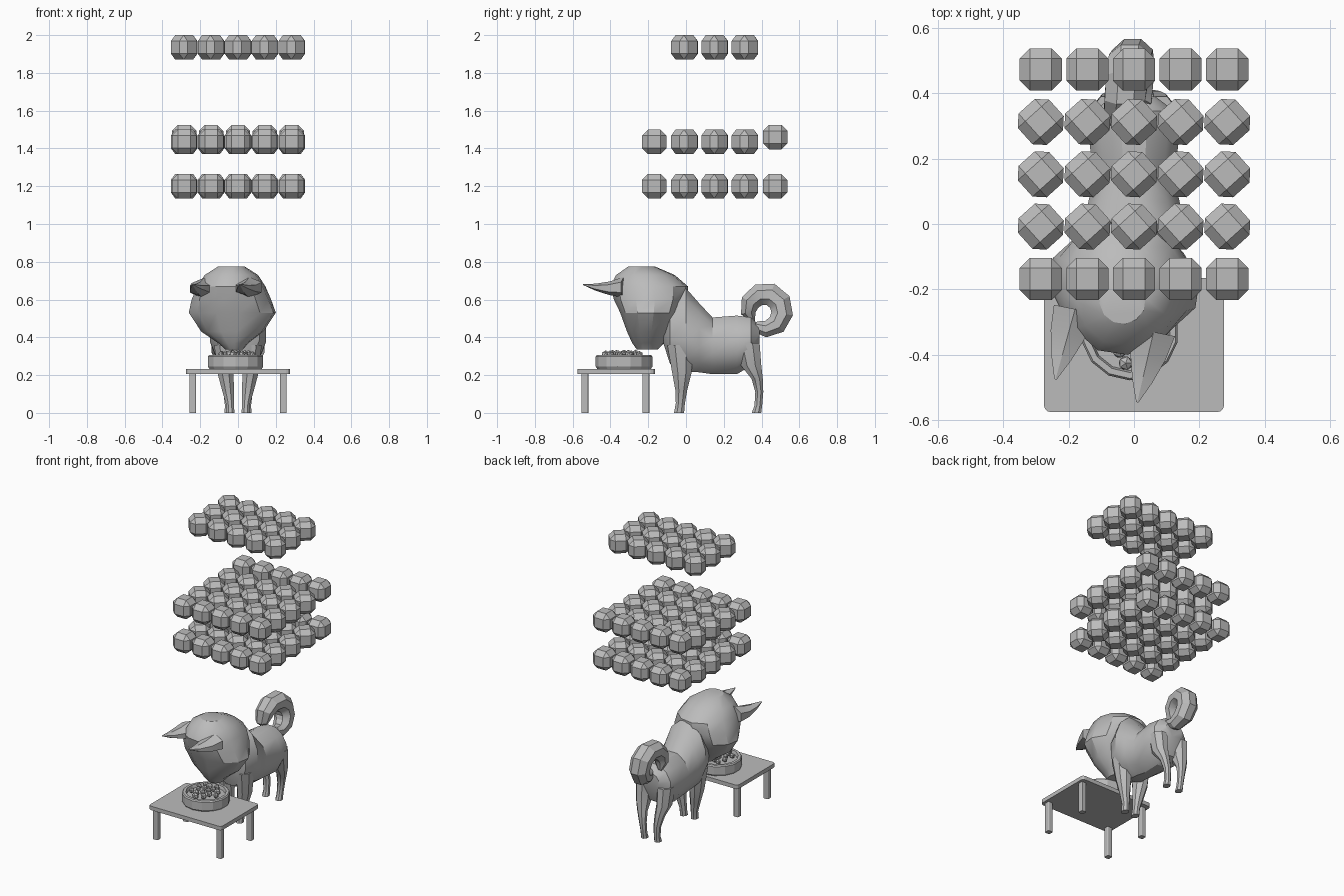
import bpy, bmesh, math, random
from mathutils import Vector

random.seed(4)
if "Cube" in bpy.data.objects:
    bpy.data.objects.remove(bpy.data.objects["Cube"], do_unlink=True)

grey = bpy.data.materials.new("plain_grey")
grey.use_nodes = True
grey.diffuse_color = (0.5, 0.5, 0.5, 1)
grey.node_tree.nodes["Principled BSDF"].inputs["Base Color"].default_value = (0.5, 0.5, 0.5, 1)


def finish(name, bm, smooth=None):
    bmesh.ops.recalc_face_normals(bm, faces=bm.faces)
    mesh = bpy.data.meshes.new(name)
    bm.to_mesh(mesh)
    bm.free()
    mesh.materials.append(grey)
    obj = bpy.data.objects.new(name, mesh)
    bpy.context.collection.objects.link(obj)
    if smooth:
        bpy.ops.object.select_all(action='DESELECT')
        obj.select_set(True)
        bpy.context.view_layer.objects.active = obj
        bpy.ops.object.shade_smooth_by_angle(angle=math.radians(smooth))
    return obj


def loft(name, sections, sides, smooth=None):
    """Skin oval sections, each a centre and two half-axis vectors."""
    bm = bmesh.new()
    rings = []
    for centre, u, v in sections:
        ring = []
        for i in range(sides):
            a = math.tau * (i + 0.5) / sides
            ring.append(bm.verts.new(Vector(centre) + Vector(u) * math.cos(a) + Vector(v) * math.sin(a)))
        rings.append(ring)
    for low, high in zip(rings, rings[1:]):
        for i in range(sides):
            j = (i + 1) % sides
            bm.faces.new((low[i], low[j], high[j], high[i]))
    bm.faces.new(rings[0])
    bm.faces.new(rings[-1])
    return finish(name, bm, smooth)


def stack(name, layers, sides, smooth=None):
    """Loft of level sections: x, y, z, half width, half depth."""
    return loft(name, [((x, y, z), (w, 0, 0), (0, d, 0)) for x, y, z, w, d in layers], sides, smooth)


def box(name, centre, size, bevel=0.0, upright_only=False):
    bm = bmesh.new()
    bmesh.ops.create_cube(bm, size=1)
    for v in bm.verts:
        v.co = Vector(centre) + Vector([a * b for a, b in zip(v.co, size)])
    if bevel:
        edges = [e for e in bm.edges
                 if not upright_only or abs(e.verts[0].co.z - e.verts[1].co.z) > 0.01]
        bmesh.ops.bevel(bm, geom=edges, offset=bevel, segments=3 if upright_only else 1,
                        profile=0.5, affect='EDGES')
    return finish(name, bm)


# Table
box("table_top", (0, -0.37, 0.22), (0.55, 0.41, 0.027), 0.02, True)
for x in (-0.24, 0.24):
    for y in (-0.535, -0.212):
        box("table_leg", (x, y, 0.105), (0.036, 0.036, 0.21), 0.006, True)

# Bowl and food
bx, by = -0.013, -0.328
bowl = [(0.233, 0.142), (0.245, 0.15), (0.298, 0.15), (0.306, 0.144), (0.306, 0.126), (0.285, 0.12)]
stack("bowl", [(bx, by, z, r, r) for z, r in bowl], 14)
for i in range(16):
    bm = bmesh.new()
    bmesh.ops.create_icosphere(bm, subdivisions=1, radius=random.uniform(0.017, 0.024))
    reach, a = 0.1 * math.sqrt((i + 0.5) / 16), i * 2.4
    food = finish("food_piece", bm)
    food.location = (bx + reach * math.cos(a), by + reach * math.sin(a), 0.318 - 0.1 * reach)

# Body: start y, underside, back, half width
body = [(-0.12, 0.37, 0.50, 0.05), (-0.085, 0.26, 0.61, 0.115), (0.0, 0.22, 0.66, 0.15),
        (0.07, 0.215, 0.58, 0.14), (0.14, 0.205, 0.505, 0.122), (0.27, 0.205, 0.515, 0.14),
        (0.345, 0.25, 0.505, 0.125), (0.39, 0.36, 0.46, 0.065)]
loft("body", [((0, y, (lo + hi) / 2), (w * 1.03, 0, 0), (0, 0, (hi - lo) / 1.93))
              for y, lo, hi, w in body], 12, 30)

# Legs
for s in (-1, 1):
    stack("front_leg", [(s * 0.075, -0.03, 0.36, 0.055, 0.075), (s * 0.066, -0.022, 0.21, 0.046, 0.055),
                        (s * 0.053, -0.025, 0.12, 0.034, 0.034), (s * 0.043, -0.03, 0.05, 0.023, 0.026),
                        (s * 0.041, -0.037, 0, 0.024, 0.029)], 8, 30)
    stack("hind_leg", [(s * 0.08, 0.325, 0.37, 0.055, 0.07), (s * 0.078, 0.345, 0.25, 0.048, 0.058),
                       (s * 0.066, 0.377, 0.18, 0.034, 0.032), (s * 0.055, 0.388, 0.11, 0.025, 0.023),
                       (s * 0.05, 0.383, 0.04, 0.021, 0.022), (s * 0.05, 0.373, 0, 0.023, 0.027)], 8, 30)

# Lowered head, narrowing to the muzzle
head = [(-0.02, -0.205, 0.335, 0.045, 0.055), (-0.025, -0.20, 0.37, 0.08, 0.085),
        (-0.03, -0.19, 0.43, 0.165, 0.12), (-0.03, -0.18, 0.53, 0.232, 0.165),
        (-0.035, -0.185, 0.60, 0.21, 0.195), (-0.035, -0.195, 0.67, 0.178, 0.205),
        (-0.035, -0.215, 0.73, 0.14, 0.155), (-0.035, -0.235, 0.775, 0.07, 0.07)]
loft("head", [((x, y, z), (w, -0.15 * w, 0), (0.15 * d, d, 0)) for x, y, z, w, d in head], 12, 30)

# Ears: base centre, tip
for name, base, tip in (("right_ear", (-0.18, -0.26, 0.66), (-0.24, -0.475, 0.68)),
                        ("left_ear", (0.06, -0.33, 0.665), (0.01, -0.545, 0.68))):
    base, tip = Vector(base), Vector(tip)
    sections = []
    for t, w, h in ((0, 0.075, 0.055), (0.35, 0.062, 0.036), (0.7, 0.035, 0.018), (1, 0.004, 0.003)):
        sections.append((base.lerp(tip, t) - Vector((0, 0, 0.012 * math.sin(math.pi * t))),
                         (w, -0.2 * w, 0), (0, 0, h)))
    loft(name, sections, 6, 30)

# Curled tail
tail = []
radii = (0.035, 0.05, 0.062, 0.067, 0.07, 0.07, 0.067, 0.06, 0.045, 0.012)
for i, r in enumerate(radii):
    a = math.radians(-125 + 39 * i)
    out = Vector((0, math.cos(a), math.sin(a)))
    spread = 0.095 - 0.003 * max(0, i - 5)
    tail.append((Vector((0.02 - 0.008 * i, 0.415, 0.538)) + out * spread, (r, 0, 0), out * r * 0.93))
loft("tail", tail, 8, 30)

# Floating rows of faceted balls
layers = {1.21: range(5), 1.445: range(5), 1.945: range(1, 4)}
ball = None
for z, rows in layers.items():
    for row in rows:
        for col in range(-2, 3):
            if ball is None:
                ball = box("floating_ball", (0, 0, 0), (0.129, 0.129, 0.129), 0.031)
                obj = ball
            else:
                obj = bpy.data.objects.new("floating_ball", ball.data)
                bpy.context.collection.objects.link(obj)
            lift = 0.025 if row == 4 and 1.4 < z < 1.5 else 0
            obj.location = (col * 0.1425, -0.168 + row * 0.16, z - 0.01 + lift)
            if 0 < row < 4:
                obj.rotation_euler.z = math.radians(42)
